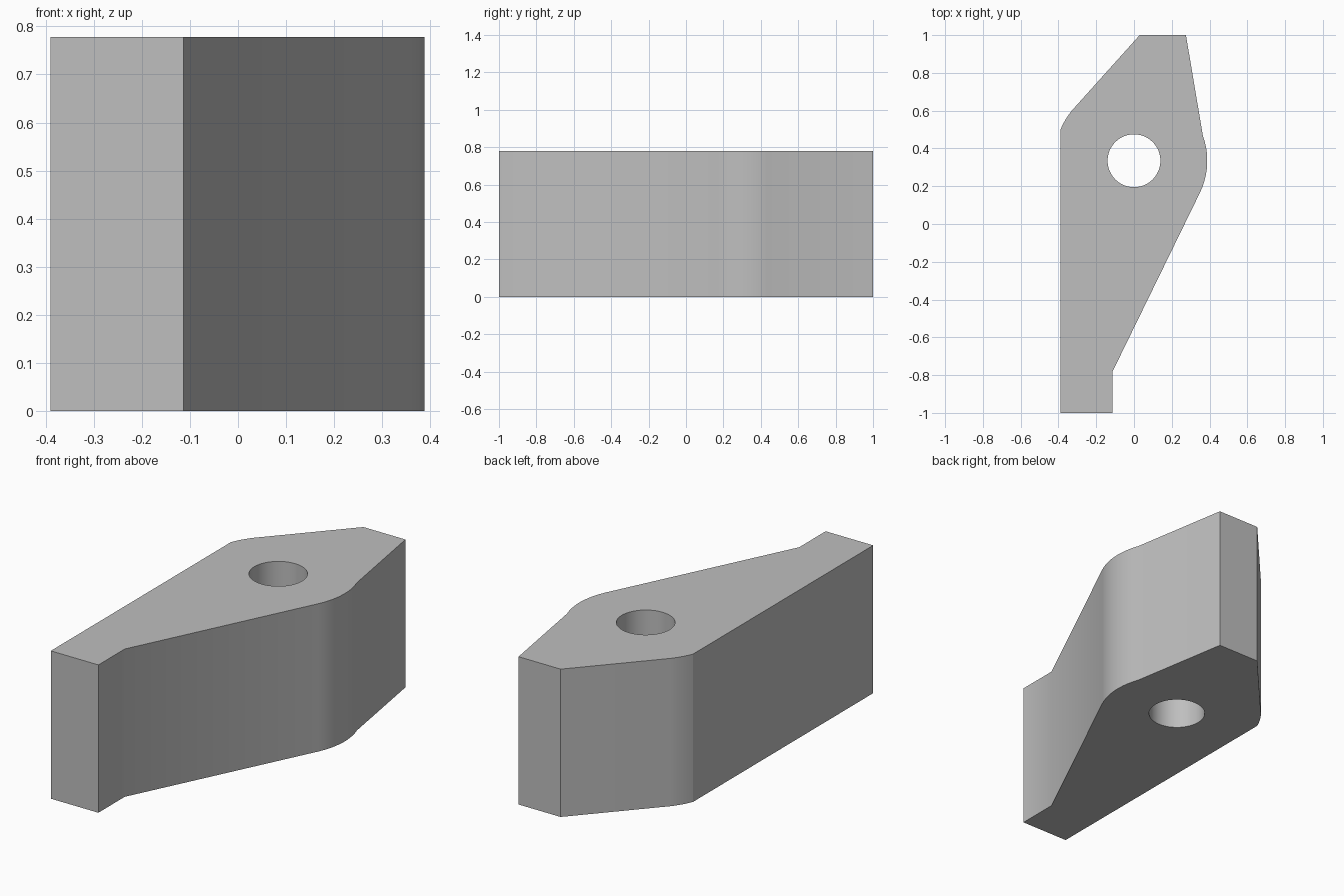
import bpy, bmesh
from math import cos, sin, radians

default = bpy.data.objects.get("Cube")
if default:
    bpy.data.objects.remove(default, do_unlink=True)

HEIGHT = 0.778
HOLE_Y = 0.335
HOLE_RADIUS = 0.14
LEFT_X = -0.39


def arc(radius, start, end, steps):
    """Points on an arc around the hole centre, angles in degrees."""
    angles = [radians(start + (end - start) * i / steps) for i in range(steps + 1)]
    return [(radius * cos(a), HOLE_Y + radius * sin(a)) for a in angles]


def prism(name, outline, z0, z1):
    """Extrude a closed outline upwards into a solid."""
    bm = bmesh.new()
    face = bm.faces.new([bm.verts.new((x, y, z0)) for x, y in outline])
    top = bmesh.ops.extrude_face_region(bm, geom=[face])["geom"]
    verts = [v for v in top if isinstance(v, bmesh.types.BMVert)]
    bmesh.ops.translate(bm, verts=verts, vec=(0, 0, z1 - z0))
    bmesh.ops.recalc_face_normals(bm, faces=bm.faces)
    mesh = bpy.data.meshes.new(name)
    bm.to_mesh(mesh)
    bm.free()
    obj = bpy.data.objects.new(name, mesh)
    bpy.context.collection.objects.link(obj)
    return obj


# Lever body: square tail, flared flank, rounded shoulders, blunt nose
outline = [(LEFT_X, -1), (-0.113, -1), (-0.113, -0.78)]
outline += arc(0.388, -25, 20, 10)
outline += [(0.275, 1), (0.03, 1)]
outline += arc(0.423, 141.5, 157.2, 5)
body = prism("lever_body", outline, 0, HEIGHT)

# Pivot hole through the body
cutter = prism("pivot_hole_cutter", arc(HOLE_RADIUS, 0, 352.5, 47), -0.1, HEIGHT + 0.1)
cutter.hide_render = True
cut = body.modifiers.new("pivot_hole", "BOOLEAN")
cut.operation = "DIFFERENCE"
cut.solver = "EXACT"
cut.object = cutter
bpy.ops.object.select_all(action="DESELECT")
body.select_set(True)
bpy.context.view_layer.objects.active = body
bpy.ops.object.modifier_apply(modifier=cut.name)
bpy.data.objects.remove(cutter, do_unlink=True)

# Plain grey finish
grey = bpy.data.materials.new("plain_grey")
grey.use_nodes = True
colour = (0.52, 0.52, 0.52, 1)
grey.diffuse_color = colour
for node in grey.node_tree.nodes:
    if node.type == "BSDF_PRINCIPLED":
        node.inputs["Base Color"].default_value = colour
body.data.materials.clear()
body.data.materials.append(grey)
for poly in body.data.polygons:
    poly.material_index = 0

# Smooth rounded walls, with the flat left wall kept crisp
bpy.ops.object.shade_smooth_by_angle(angle=radians(30))
verts = body.data.vertices
for edge in body.data.edges:
    if all(verts[i].co.x < LEFT_X + 0.002 for i in edge.vertices):
        edge.use_edge_sharp = True
